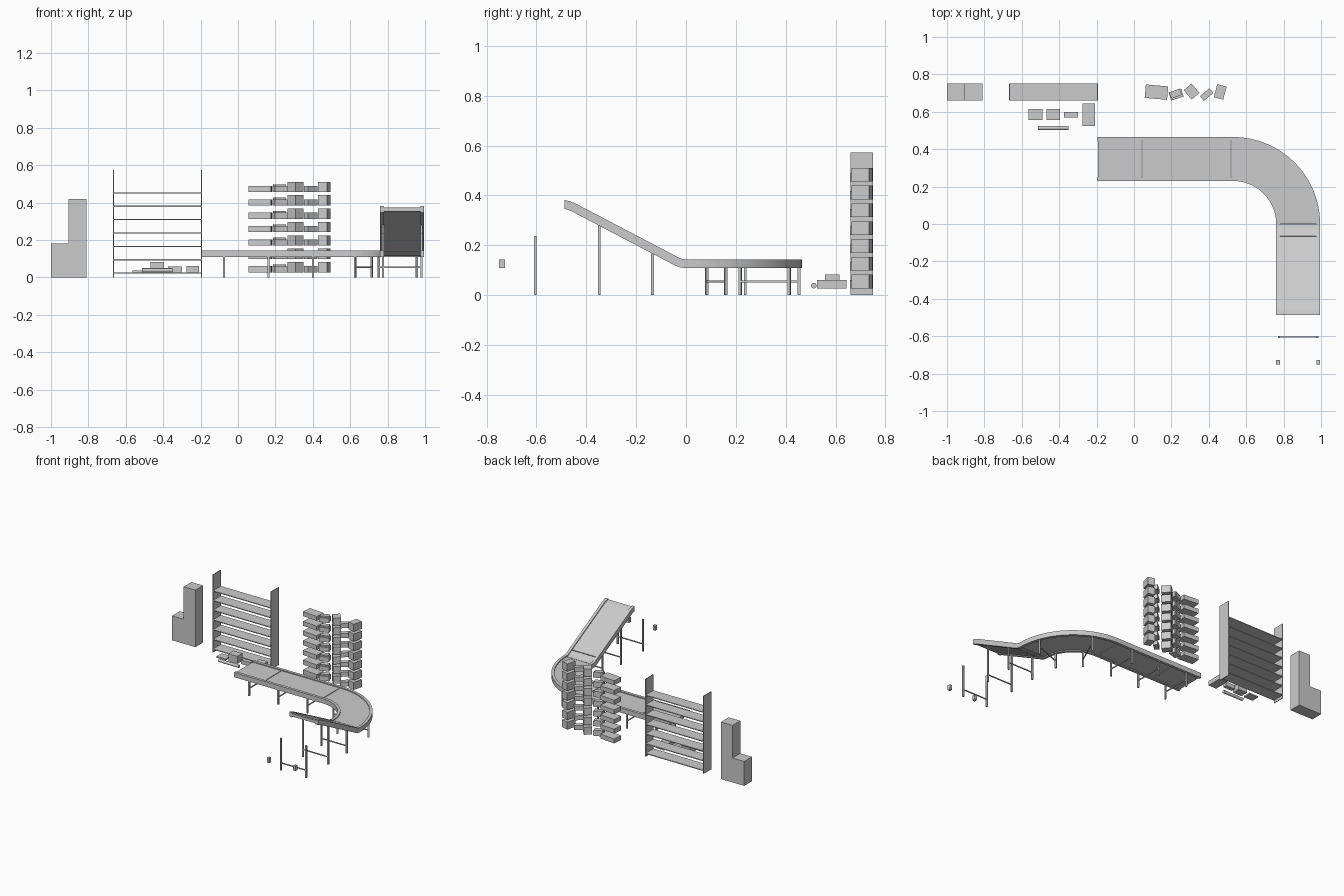
import bpy, bmesh, math
from mathutils import Vector, Matrix

if "Cube" in bpy.data.objects:
    bpy.data.objects.remove(bpy.data.objects["Cube"])


def finish(name, bm, smooth=False):
    bmesh.ops.recalc_face_normals(bm, faces=bm.faces)
    me = bpy.data.meshes.new(name)
    bm.to_mesh(me)
    bm.free()
    ob = bpy.data.objects.new(name, me)
    bpy.context.collection.objects.link(ob)
    if smooth:
        bpy.ops.object.select_all(action='DESELECT')
        ob.select_set(True)
        bpy.context.view_layer.objects.active = ob
        bpy.ops.object.shade_smooth_by_angle(angle=math.radians(20))
    return ob


def add_box(bm, lo, hi):
    lo, hi = Vector(lo), Vector(hi)
    m = Matrix.Translation((lo + hi) / 2) @ Matrix.Diagonal((hi - lo).to_4d())
    bmesh.ops.create_cube(bm, size=1, matrix=m)


def box(name, lo, hi):
    bm = bmesh.new()
    add_box(bm, lo, hi)
    return finish(name, bm)


def turned_box(name, cx, cy, z, w, d, h, deg):
    bm = bmesh.new()
    add_box(bm, (-w / 2, -d / 2, 0), (w / 2, d / 2, h))
    bm.transform(Matrix.Translation((cx, cy, z)) @ Matrix.Rotation(math.radians(deg), 4, 'Z'))
    return finish(name, bm)


def sweep(name, pts, s0, s1, n0, n1):
    """Sweep a rectangle (sideways s0..s1, normal n0..n1) along pts."""
    bm = bmesh.new()
    rings = []
    for p, t in pts:
        side = t.cross(Vector((0, 0, 1))).normalized()
        up = side.cross(t).normalized()
        rings.append([bm.verts.new(p + side * s + up * n)
                      for s, n in ((s0, n0), (s1, n0), (s1, n1), (s0, n1))])
    for a, b in zip(rings, rings[1:]):
        for i in range(4):
            j = (i + 1) % 4
            bm.faces.new((a[i], a[j], b[j], b[i]))
    bm.faces.new(rings[0])
    bm.faces.new(rings[-1])
    return finish(name, bm, True)


# stepped cabinet
bm = bmesh.new()
outline = [(-1, 0), (-0.81, 0), (-0.81, 0.42), (-0.905, 0.42), (-0.905, 0.18), (-1, 0.18)]
f = bm.faces.new([bm.verts.new((x, 0.66, z)) for x, z in outline])
ext = bmesh.ops.extrude_face_region(bm, geom=[f])
bmesh.ops.translate(bm, vec=(0, 0.09, 0), verts=[v for v in ext['geom'] if isinstance(v, bmesh.types.BMVert)])
finish("stepped_cabinet", bm)

# shelving rack
for i, x in enumerate((-0.669, -0.197)):
    box(f"rack_side_{i}", (x, 0.66, 0), (x + 0.005, 0.75, 0.573))
for k in range(7):
    z = 0.02 + 0.0715 * k
    box(f"rack_shelf_{k}", (-0.664, 0.66, z), (-0.197, 0.75, z + 0.006))

# seven layers of parcels
PARCELS = [(0.12, 0.705, 0.12, 0.072, 0.033, -5), (0.225, 0.692, 0.07, 0.045, 0.033, 17),
           (0.222, 0.697, 0.06, 0.035, 0.042, 22), (0.308, 0.708, 0.055, 0.066, 0.055, 40),
           (0.388, 0.692, 0.066, 0.033, 0.033, 40), (0.461, 0.706, 0.052, 0.072, 0.055, -15)]
for k in range(7):
    for i, (x, y, w, d, h, a) in enumerate(PARCELS):
        turned_box(f"parcel_{k}_{i}", x, y, 0.027 + 0.0715 * k, w, d, h, a)

# loose parcels and tube
box("loose_parcel_0", (-0.565, 0.557, 0.027), (-0.49, 0.615, 0.037))
box("loose_parcel_1", (-0.468, 0.557, 0.027), (-0.395, 0.615, 0.083))
box("loose_parcel_2", (-0.375, 0.57, 0.027), (-0.30, 0.60, 0.057))
box("loose_parcel_3", (-0.275, 0.525, 0.027), (-0.208, 0.645, 0.06))
bm = bmesh.new()
bmesh.ops.create_cone(bm, cap_ends=True, segments=24, radius1=0.011, radius2=0.011, depth=0.165,
                      matrix=Matrix.Translation((-0.432, 0.513, 0.038)) @ Matrix.Rotation(math.pi / 2, 4, 'Y'))
finish("tube_parcel", bm, True)

# conveyor centre line as (point, tangent) stations
TOP, CX, R, HALF, RAIL, DEEP = 0.143, 0.53, 0.3475, 0.1175, 0.02, 0.035


def straight(x0, x1):
    return [(Vector((x, R, TOP)), Vector((1, 0, 0))) for x in (x0, x1)]


arc = []
for i in range(33):
    a = math.pi / 2 * (1 - i / 32)
    arc.append((Vector((CX + R * math.cos(a), R * math.sin(a), TOP)),
                Vector((math.sin(a), -math.cos(a), 0))))


def ramp(stations):
    return [(Vector((CX + R, y, z)), Vector((0, -1, s)).normalized()) for y, z, s in stations]


BEND = [(-0.003, TOP, 0), (-0.018, 0.146, 0.2), (-0.035, 0.153, 0.37), (-0.06, 0.167, 0.52)]
SLOPE = [(-0.064, 0.169, 0.52), (-0.44, 0.366, 0.52), (-0.453, 0.372, 0.42),
         (-0.467, 0.377, 0.22), (-0.487, 0.381, 0.0)]

# side rails along the whole path
path = straight(-0.195, 0.528)[:1] + arc + ramp(BEND[1:] + SLOPE[1:])
for name, s in (("inner", 1), ("outer", -1)):
    a, b = sorted((s * HALF, s * (HALF - RAIL)))
    sweep(f"conveyor_{name}_rail", path, a, b, -DEEP, 0)

# belt sections between the rails
w = HALF - RAIL
for name, pts in (("start", straight(-0.193, 0.041)), ("middle", straight(0.046, 0.517)),
                  ("curve", straight(0.522, 0.529)[:1] + arc), ("bend", ramp(BEND)),
                  ("ramp", ramp(SLOPE))):
    sweep(f"belt_{name}", pts, -w, w, -0.028, -0.007)


# leg frames: two legs and a cross bar
def frame(name, a, b, h):
    bm = bmesh.new()
    a, b = Vector((*a, 0)), Vector((*b, 0))
    d = b - a
    rot = Matrix.Translation(a) @ Matrix.Rotation(math.atan2(d.y, d.x), 4, 'Z')
    L, t = d.length, 0.0055
    add_box(bm, (-t, -t, 0), (t, t, h))
    add_box(bm, (L - t, -t, 0), (L + t, t, h))
    add_box(bm, (t, -0.003, 0.051), (L - t, 0.003, 0.058))
    bm.transform(rot)
    finish(name, bm)


RI, RO = R - 0.11, R + 0.106
for i, x in enumerate((-0.075, 0.163, 0.40)):
    frame(f"straight_legs_{i}", (x, RI), (x, RO), TOP - DEEP + 0.003)
for i, deg in enumerate((66, 20.5)):
    c, s = math.cos(math.radians(deg)), math.sin(math.radians(deg))
    frame(f"curve_legs_{i}", (CX + RI * c, RI * s), (CX + RO * c, RO * s), TOP - DEEP + 0.003)
for i, (y, h) in enumerate(((-0.134, 0.168), (-0.348, 0.28), (-0.605, 0.237))):
    frame(f"ramp_legs_{i}", (CX + R - 0.103, y), (CX + R + 0.103, y), h)

# loose rail end blocks
for i, x in enumerate((0.76, 0.975)):
    box(f"rail_end_block_{i}", (x, -0.75, 0.108), (x + 0.02, -0.727, 0.143))
